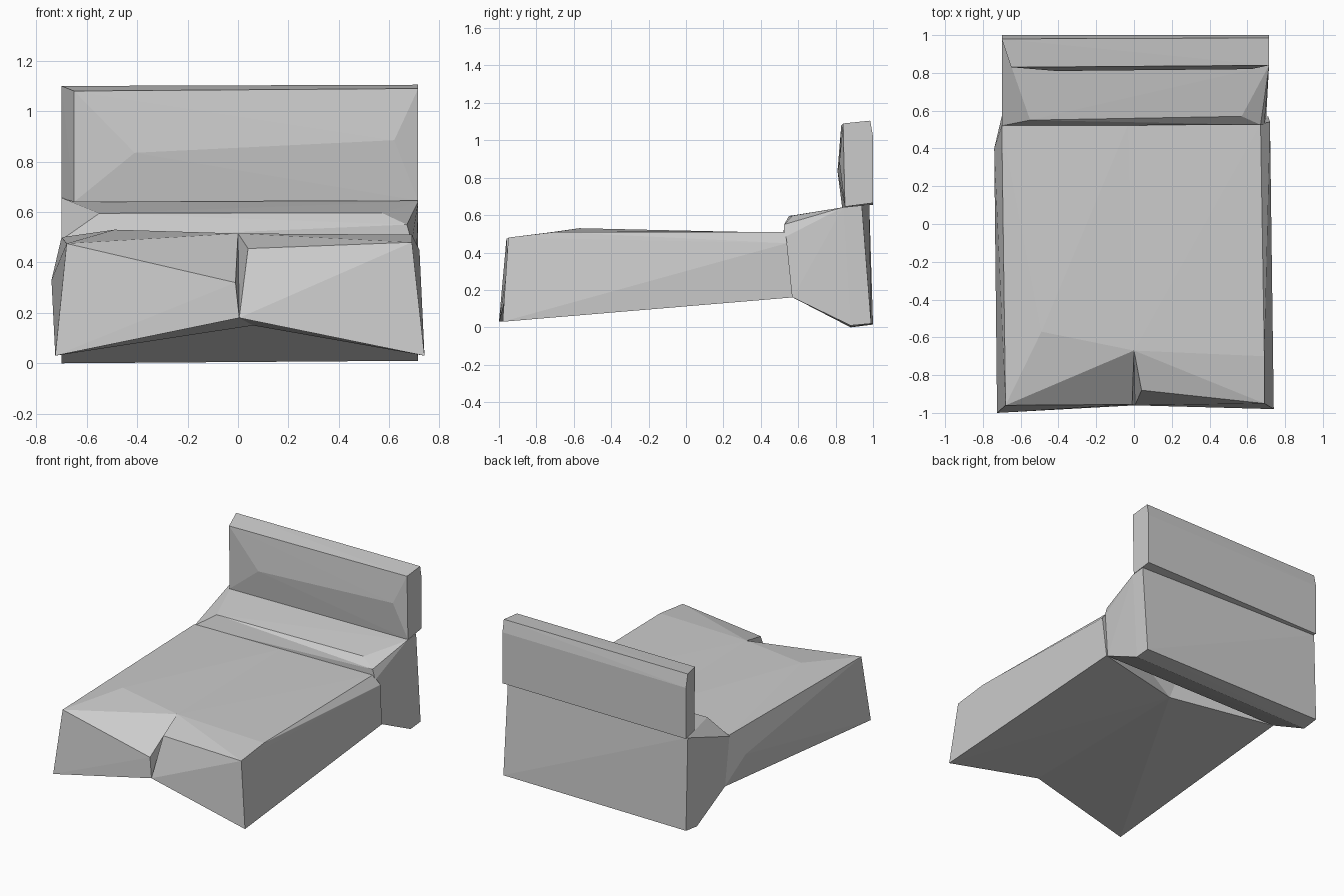
import bpy, bmesh


def build(name, points, faces=None):
    """Flat-shaded part from corner points: given faces, or their convex hull."""
    bm = bmesh.new()
    vs = [bm.verts.new(p) for p in points]
    if faces:
        for f in faces:
            bm.faces.new([vs[i] for i in f])
        bmesh.ops.triangulate(bm, faces=bm.faces[:])
    else:
        bmesh.ops.convex_hull(bm, input=vs)
    bmesh.ops.recalc_face_normals(bm, faces=bm.faces[:])
    me = bpy.data.meshes.new(name)
    bm.to_mesh(me)
    bm.free()
    ob = bpy.data.objects.new(name, me)
    bpy.context.collection.objects.link(ob)
    return ob


# Headboard: upright slab with a slightly bulging front
build("headboard", [
    (-.65, .83, 1.08), (.715, .84, 1.09), (-.65, .835, .64), (.715, .85, .645),
    (-.70, .98, 1.10), (.715, .985, 1.105),
    (-.70, 1, 1.01), (.715, 1, 1.02), (-.70, 1, .655), (.715, 1, .665),
    (-.41, .81, .835), (.62, .82, .885),
])

# Pillow block: supports the headboard, chamfered front, wedge underside
build("pillow_block", [
    (-.70, .57, .16), (.70, .57, .16), (-.70, .88, 0), (.715, .88, .01),
    (-.70, 1, .015), (.715, .99, .02),
    (-.70, .52, .49), (.69, .525, .48), (.67, .525, .55),
    (-.55, .55, .595), (.57, .57, .597),
    (.715, .84, .642), (-.70, .98, .655), (.715, .94, .652),
])

# Mattress and cover: split at the front centre by a folded notch
mattress_points = [
    (-.725, -1, .03), (.005, -.96, .18), (.74, -.98, .03),       # 0-2 front hem
    (.71, .57, .16), (.06, .43, .15), (-.70, .57, .16),          # 3-5 back hem
    (-.68, -.96, .475), (-.01, -.955, .32), (0, -.67, .515),     # 6-8 left fold, notch
    (.04, -.88, .455), (.69, -.95, .48), (.69, -.70, .51),       # 9-11 right fold
    (.67, .53, .51), (-.03, .53, .505), (-.70, .52, .50),        # 12-14 back top
    (-.49, -.57, .53), (-.74, .40, .33), (.72, .54, .45),        # 15-17 bulges
]
front = [(0, 1, 7, 6), (1, 8, 7), (1, 9, 8), (1, 2, 10), (1, 10, 9)]
top = [(6, 7, 8), (9, 10, 8), (10, 11, 8), (8, 11, 12), (8, 12, 13),
       (6, 8, 15), (8, 13, 15), (13, 14, 15), (14, 6, 15)]
sides = [(0, 6, 16), (6, 14, 16), (14, 5, 16), (5, 0, 16),
         (2, 3, 17), (2, 17, 10), (10, 17, 11), (11, 17, 12)]
under = [(0, 5, 4, 1), (1, 4, 3, 2), (5, 14, 13, 4), (4, 13, 12, 3), (3, 12, 17)]
build("mattress", mattress_points, front + top + sides + under)
